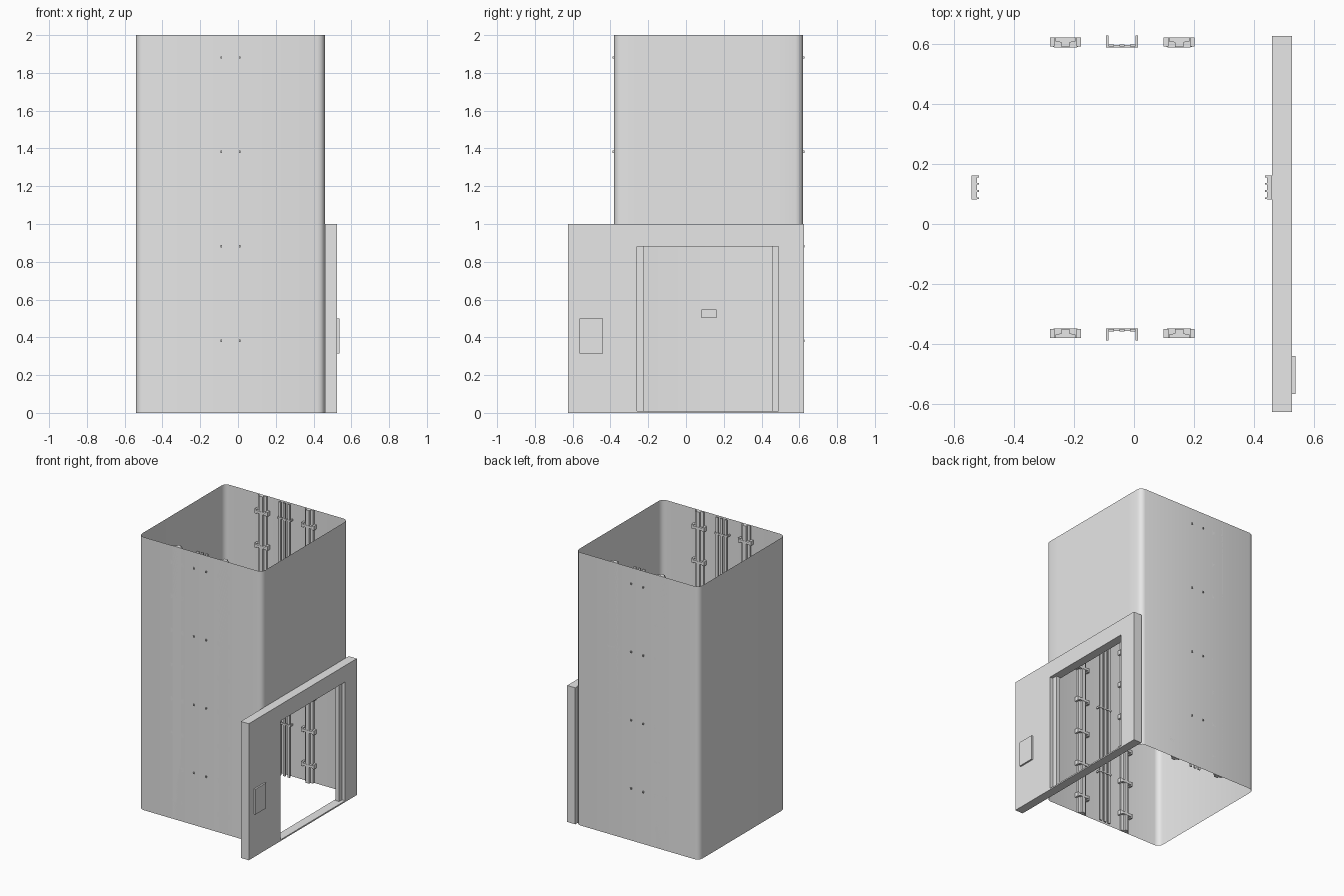
import bpy, bmesh
from math import cos, sin, pi

cube = bpy.data.objects.get("Cube")
if cube:
    bpy.data.objects.remove(cube, do_unlink=True)

grey = bpy.data.materials.new("light grey")
grey.use_nodes = True
grey.diffuse_color = (0.8, 0.8, 0.8, 1)
grey.node_tree.nodes["Principled BSDF"].inputs["Base Color"].default_value = (0.8, 0.8, 0.8, 1)

X0, X1, Y0, Y1, TOP = -0.54, 0.46, -0.38, 0.62, 2.0
DOOR_Y, DOOR_Z = (-0.26, 0.49), (0.01, 0.88)


def finish(name, bm, smooth=False):
    me = bpy.data.meshes.new(name)
    bmesh.ops.recalc_face_normals(bm, faces=bm.faces)
    bm.to_mesh(me)
    bm.free()
    me.materials.append(grey)
    for p in me.polygons:
        p.use_smooth = smooth
    ob = bpy.data.objects.new(name, me)
    bpy.context.collection.objects.link(ob)
    return ob


def prism(bm, outline, z0, z1):
    """Closed vertical prism from an xy outline."""
    low = [bm.verts.new((x, y, z0)) for x, y in outline]
    high = [bm.verts.new((x, y, z1)) for x, y in outline]
    bm.faces.new(low[::-1])
    bm.faces.new(high)
    n = len(low)
    for i in range(n):
        j = (i + 1) % n
        bm.faces.new((low[i], low[j], high[j], high[i]))


def box(bm, x, y, z):
    prism(bm, [(x[0], y[0]), (x[1], y[0]), (x[1], y[1]), (x[0], y[1])], *z)


# Shaft: thin rounded square tube with a doorway in the right wall
r, seg = 0.04, 3
outline = [(X1, DOOR_Y[0]), (X1, DOOR_Y[1])]
corners = [(X1 - r, Y1 - r), (X0 + r, Y1 - r), (X0 + r, Y0 + r), (X1 - r, Y0 + r)]
for k, (cx, cy) in enumerate(corners):
    for s in range(seg + 1):
        a = pi / 2 * (k + s / seg)
        outline.append((cx + r * cos(a), cy + r * sin(a)))
bm = bmesh.new()
rows = [[bm.verts.new((x, y, z)) for x, y in outline] for z in (0, *DOOR_Z, TOP)]
n = len(outline)
for level in range(3):
    for i in range(n):
        if level == 1 and i == 0:
            continue
        j = (i + 1) % n
        bm.faces.new((rows[level][i], rows[level][j], rows[level + 1][j], rows[level + 1][i]))
finish("shaft_wall", bm, smooth=True)

# Landing panel: slab with a rectangular doorway
bm = bmesh.new()
outer = [(-0.625, 0), (0.625, 0), (0.625, 1), (-0.625, 1)]
inner = [(y, z) for y, z in ((DOOR_Y[0], DOOR_Z[0]), (DOOR_Y[1], DOOR_Z[0]),
                             (DOOR_Y[1], DOOR_Z[1]), (DOOR_Y[0], DOOR_Z[1]))]
rings = [[bm.verts.new((x, y, z)) for y, z in loop]
         for x, loop in ((X1, outer), (0.525, outer), (0.525, inner), (X1, inner))]
for a in range(4):
    b = (a + 1) % 4
    for i in range(4):
        j = (i + 1) % 4
        bm.faces.new((rings[a][i], rings[a][j], rings[b][j], rings[b][i]))
finish("landing_panel", bm)

# Door jamb posts, set back inside the doorway
for name, y in (("front_jamb", (-0.26, -0.222)), ("back_jamb", (0.457, 0.49))):
    bm = bmesh.new()
    box(bm, (0.47, 0.50), y, DOOR_Z)
    finish(name, bm)

# Call plate on the panel
bm = bmesh.new()
box(bm, (0.525, 0.537), (-0.565, -0.44), (0.315, 0.50))
finish("call_plate", bm)

# Fittings on the front and back walls, mirrored by the inward direction d
for side, wall, d in (("front", Y0, 1), ("back", Y1, -1)):
    for label, cx in (("left", 0.15), ("right", -0.228)):
        # Guide rail: stepped vertical bar
        bm = bmesh.new()
        half = [(0.034, 0), (0.034, 0.012), (0.014, 0.016), (0.014, 0.031)]
        shape = half + [(-x, y) for x, y in reversed(half)]
        prism(bm, [(cx + x, wall + d * y) for x, y in shape], 0, TOP)
        finish(f"{side}_{label}_rail", bm)
        # Rail clamps with thicker ends
        bm = bmesh.new()
        for k in range(8):
            z = 0.13 + 0.25 * k
            clamp = [(-0.052, 0), (-0.052, 0.026), (-0.036, 0.033),
                     (0.036, 0.033), (0.052, 0.026), (0.052, 0)]
            prism(bm, [(cx + x, wall + d * y) for x, y in clamp], z - 0.009, z + 0.009)
            for s in (-1, 1):
                ex = cx + s * 0.044
                box(bm, (ex - 0.008, ex + 0.008), sorted((wall, wall + d * 0.03)),
                    (z - 0.016, z + 0.016))
        finish(f"{side}_{label}_rail_clamps", bm)

    # Cable strips in the middle of the wall
    bm = bmesh.new()
    for k in (-1, 0, 1):
        cx = -0.04 + k * 0.036
        box(bm, (cx - 0.009, cx + 0.009), sorted((wall + d * 0.022, wall + d * 0.03)), (0, TOP))
    finish(f"{side}_cable_strips", bm)

    # Staples whose legs pass through the wall
    bm = bmesh.new()
    for k in range(4):
        z = (0.376 + 0.5 * k, 0.388 + 0.5 * k)
        box(bm, (-0.093, 0.013), sorted((wall + d * 0.024, wall + d * 0.033)), z)
        for x in (-0.093, 0.005):
            box(bm, (x, x + 0.008), sorted((wall - d * 0.008, wall + d * 0.033)), z)
    finish(f"{side}_cable_staples", bm)

# Small ribbed lamps on the side walls
for name, wall, d, z in (("right_lower_lamp", X0, 1, 0.525), ("right_upper_lamp", X0, 1, 1.525),
                         ("left_upper_lamp", X1, -1, 1.525)):
    bm = bmesh.new()
    box(bm, sorted((wall, wall + d * 0.018)), (0.082, 0.162), (z - 0.022, z + 0.022))
    for k in range(4):
        y = 0.086 + 0.024 * k
        box(bm, sorted((wall + d * 0.018, wall + d * 0.024)), (y - 0.003, y + 0.003),
            (z - 0.022, z + 0.022))
    finish(name, bm)
